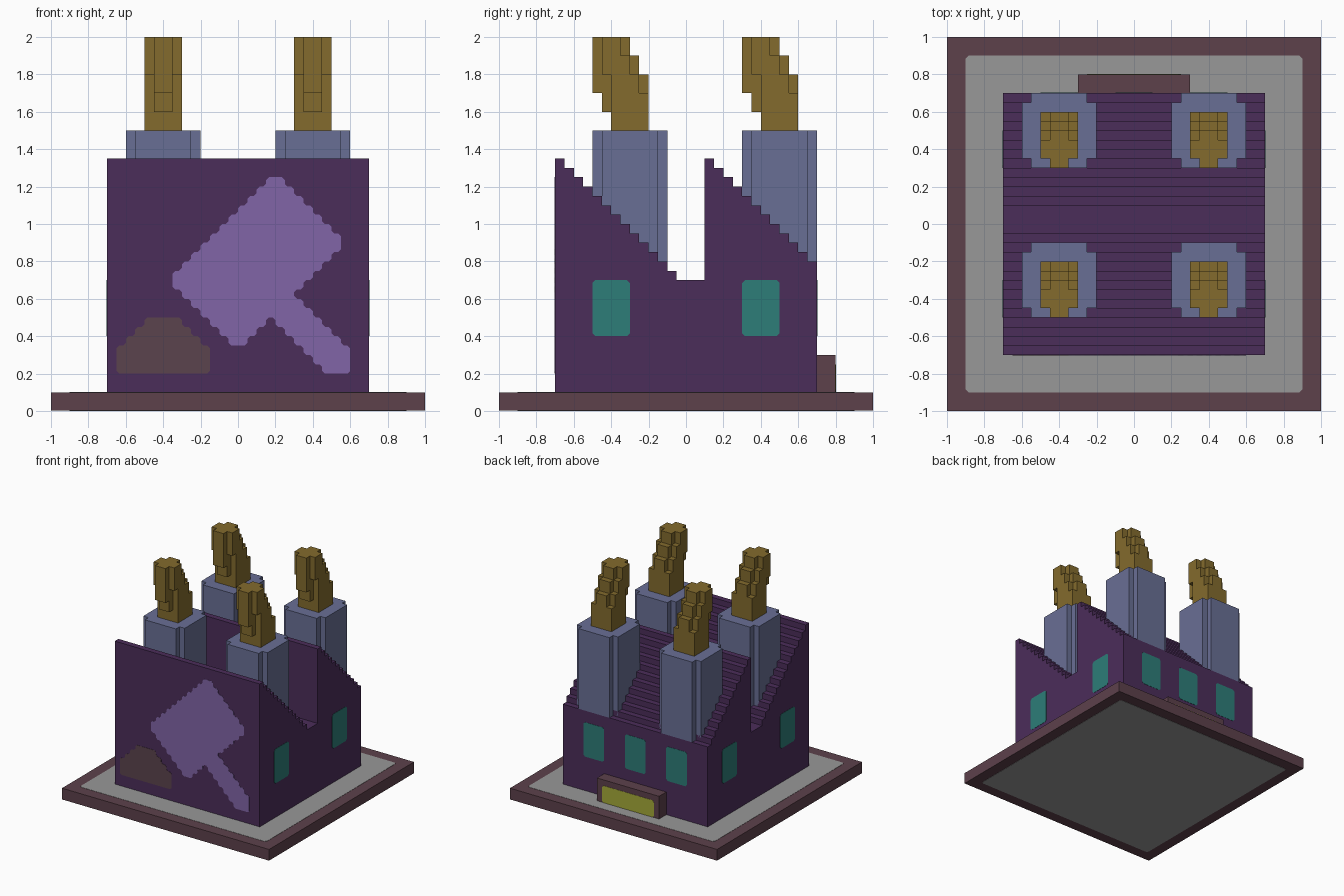
import bpy, bmesh
from mathutils import Vector

cube = bpy.data.objects.get("Cube")
if cube:
    bpy.data.objects.remove(cube, do_unlink=True)

U = 0.05  # block size; most sizes below are counted in blocks


def material(name, rgb):
    lin = [(c / 255 / 12.92) if c < 10 else ((c / 255 + 0.055) / 1.055) ** 2.4 for c in rgb]
    m = bpy.data.materials.new(name)
    m.use_nodes = True
    m.diffuse_color = (*lin, 1)
    b = m.node_tree.nodes["Principled BSDF"]
    b.inputs["Base Color"].default_value = (*lin, 1)
    b.inputs["Roughness"].default_value = 0.9
    return m


PURPLE = material("dark purple", (75, 45, 90))
LILAC = material("lilac", (129, 101, 167))
BROWN = material("plum brown", (93, 65, 75))
MOUND = material("dull brown", (91, 67, 77))
BLUE = material("slate blue", (105, 111, 149))
OCHRE = material("ochre", (131, 107, 45))
TEAL = material("teal", (45, 125, 120))
YELLOW = material("yellow green", (165, 170, 57))
GREY = material("grey", (152, 152, 152))


def finish(bm, name, mat):
    bmesh.ops.recalc_face_normals(bm, faces=bm.faces[:])
    me = bpy.data.meshes.new(name)
    bm.to_mesh(me)
    bm.free()
    me.materials.append(mat)
    ob = bpy.data.objects.new(name, me)
    bpy.context.collection.objects.link(ob)
    return ob


def prism(bm, pts, vec):
    """Extrude a closed outline of 3D points along a vector."""
    f = bm.faces.new([bm.verts.new(p) for p in pts])
    r = bmesh.ops.extrude_face_region(bm, geom=[f], use_keep_orig=True)
    bmesh.ops.translate(bm, vec=vec, verts=[g for g in r["geom"] if isinstance(g, bmesh.types.BMVert)])


def box(bm, x0, x1, y0, y1, z0, z1):
    prism(bm, [(x0, y0, z0), (x1, y0, z0), (x1, y1, z0), (x0, y1, z0)], Vector((0, 0, z1 - z0)))


def plate(name, mat, cells, origin, across, up, out):
    """Thin painted plate: union of (u0, u1, v0, v1) block rectangles, corners softened."""
    o, a, b, n = map(Vector, (origin, across, up, out))
    bm = bmesh.new()
    squares = {(i, j) for u0, u1, v0, v1 in cells for i in range(u0, u1) for j in range(v0, v1)}
    for i, j in sorted(squares):
        bm.faces.new([bm.verts.new(o + a * (i + s) * U + b * (j + t) * U - n * 0.002)
                      for s, t in ((0, 0), (1, 0), (1, 1), (0, 1))])
    bmesh.ops.remove_doubles(bm, verts=bm.verts[:], dist=0.001)
    bmesh.ops.dissolve_limit(bm, angle_limit=0.01, verts=bm.verts[:], edges=bm.edges[:])
    bmesh.ops.bevel(bm, geom=bm.verts[:], offset=0.015, segments=1, affect='VERTICES')
    r = bmesh.ops.extrude_face_region(bm, geom=bm.faces[:], use_keep_orig=True)
    bmesh.ops.translate(bm, vec=n * 0.004, verts=[g for g in r["geom"] if isinstance(g, bmesh.types.BMVert)])
    return finish(bm, name, mat)


# Base slab with grey paving above and below
bm = bmesh.new()
box(bm, -1, 1, -1, 1, 0.002, 0.1)
finish(bm, "base_slab", BROWN)
X, Y, Z = (1, 0, 0), (0, 1, 0), (0, 0, 1)
plate("paving_top", GREY, [(-18, 18, -18, 18)], (0, 0, 0.1), X, Y, Z)
plate("paving_bottom", GREY, [(-18, 18, -18, 18)], (0, 0, 0.002), X, Y, (0, 0, -1))

# Building: saw-tooth stepped roof profile swept along x
profile = [(14, 2), (-14, 2)]
for start, count in ((-14, 13), (2, 12)):
    if start == 2:
        profile += [(-1, 14), (2, 14)]
    for k in range(count):
        profile += [(start + k, 27 - k), (start + k + 1, 27 - k)]
bm = bmesh.new()
prism(bm, [(-0.7, y * U, z * U) for y, z in profile], Vector((1.4, 0, 0)))
finish(bm, "factory_body", PURPLE)

# Chimneys with notched corners, and smoke drifting forward in layers
# smoke layer: side y0, y1, centre y0, y1 (blocks from the chimney front)
SMOKE = [(2, 6, 2, 6), (2, 6, 1, 6), (2, 5, 0, 6), (1, 4, 0, 5), (1, 3, 0, 4)]
notched = [(-3, 0), (3, 0), (3, 1), (4, 1), (4, 7), (3, 7),
           (3, 8), (-3, 8), (-3, 7), (-4, 7), (-4, 1), (-3, 1)]
for row, fy in (("front", -0.5), ("back", 0.3)):
    for side, cx in (("left", 0.4), ("right", -0.4)):
        bm = bmesh.new()
        prism(bm, [(cx + x * U, fy + y * U, 0.8) for x, y in notched], Vector((0, 0, 0.7)))
        finish(bm, f"chimney_{row}_{side}", BLUE)
        bm = bmesh.new()
        for i, (s0, s1, c0, c1) in enumerate(SMOKE):
            z = 1.5 + 0.1 * i
            for x0, x1, y0, y1 in ((-2, -1, s0, s1), (-1, 1, c0, c1), (1, 2, s0, s1)):
                box(bm, cx + x0 * U, cx + x1 * U, fy + y0 * U, fy + y1 * U, z, z + 0.1)
        finish(bm, f"smoke_{row}_{side}", OCHRE)

# Windows on both sides and the back
sides = [(-10, -6, 8, 14), (6, 10, 8, 14)]
plate("windows_left", TEAL, sides, (0.7, 0, 0), Y, Z, X)
plate("windows_right", TEAL, sides, (-0.7, 0, 0), Y, Z, (-1, 0, 0))
plate("windows_back", TEAL, sides + [(-2, 2, 8, 14)], (0, 0.7, 0), X, Z, Y)

# Entrance block at the back with its yellow panel
bm = bmesh.new()
box(bm, -0.3, 0.3, 0.7, 0.8, 0.1, 0.3)
finish(bm, "entrance_block", BROWN)
plate("entrance_panel", YELLOW, [(-5, 5, 2, 5)], (0, 0.8, 0), X, Z, Y)

# Hammer emblem on the front wall, row by row: tilted head, then handle
hammer = []
for z in range(7, 25):
    left = z - 21 if z >= 14 else 6 - z
    right = 29 - z if z >= 18 else z - 6
    if z < 12:
        right = 18 - z if z >= 10 else z - 6
    hammer.append((left, right, z, z + 1))
for z in range(4, 10):
    hammer.append((13 - z, min(12, 18 - z), z, z + 1))
plate("hammer_emblem", LILAC, hammer, (0, -0.7, 0), X, Z, (0, -1, 0))

# Rubble heap emblem
heap = [(-13, -3, 4, 7), (-12, -4, 7, 8), (-11, -5, 8, 9), (-10, -6, 9, 10)]
plate("heap_emblem", MOUND, heap, (0, -0.7, 0), X, Z, (0, -1, 0))
